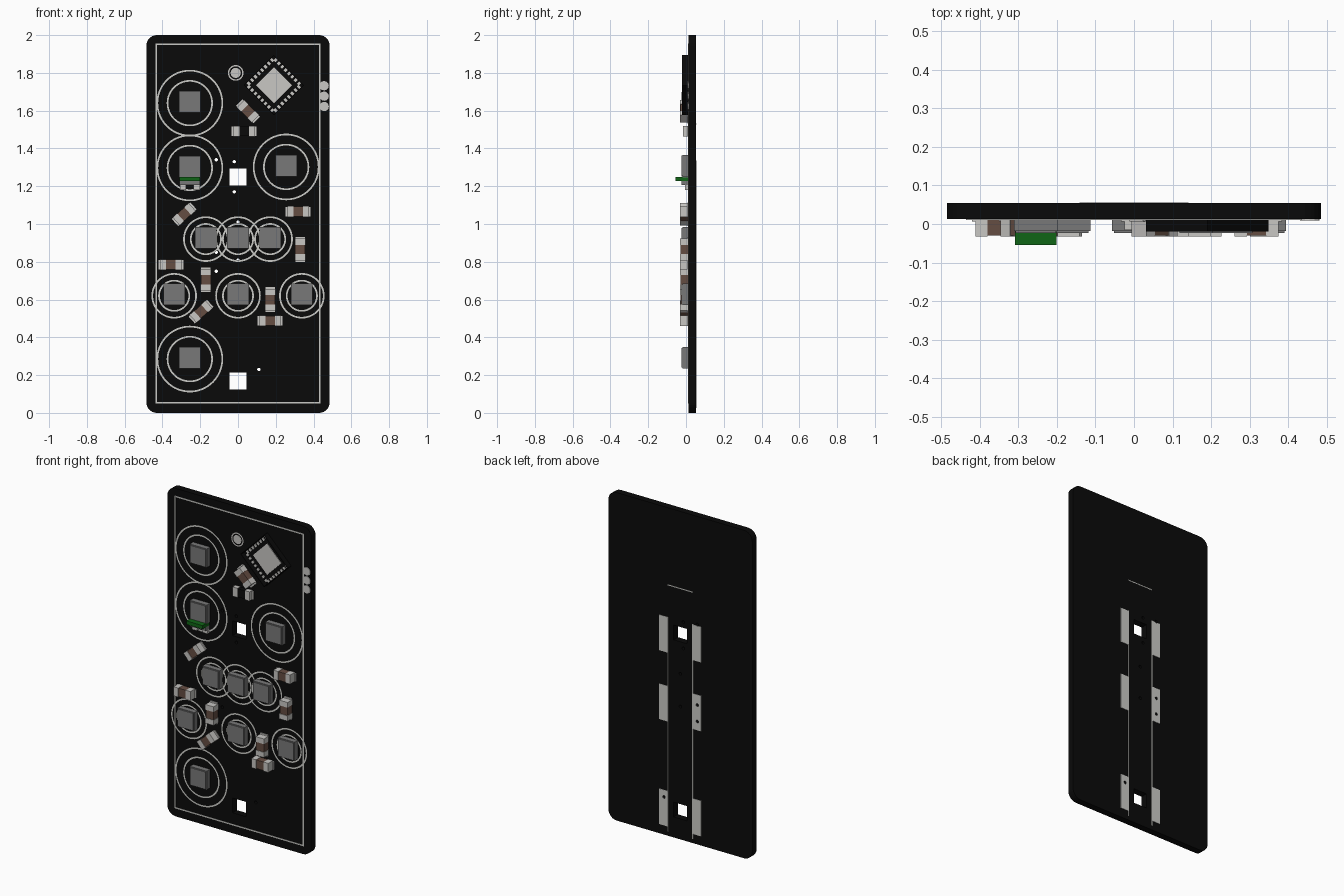
import bpy, bmesh, math
from mathutils import Matrix, Vector

cube = bpy.data.objects.get("Cube")
if cube:
    bpy.data.objects.remove(cube, do_unlink=True)


def material(name, rgb):
    m = bpy.data.materials.new(name)
    m.use_nodes = True
    m.diffuse_color = (*rgb, 1)
    bsdf = m.node_tree.nodes["Principled BSDF"]
    bsdf.inputs["Base Color"].default_value = (*rgb, 1)
    bsdf.inputs["Roughness"].default_value = 0.6
    return m


BLACK = material("board black", (0.003, 0.003, 0.003))
SILK = material("print grey", (0.6, 0.6, 0.57))
METAL = material("solder metal", (0.58, 0.57, 0.55))
GREY = material("chip grey", (0.19, 0.19, 0.19))
BROWN = material("ceramic brown", (0.13, 0.075, 0.055))
GREEN = material("lens green", (0.005, 0.13, 0.008))

FRONT, BACK = 0.013, 0.054      # board faces
PRINT = FRONT - 0.002           # printed layer


def box(bm, x, z, w, h, y0, y1, angle=0, pivot=None):
    """Box of size w by h on the board plane, spanning y0 to y1."""
    px, pz = pivot or (x, z)
    mat = (Matrix.Translation((px, 0, pz)) @ Matrix.Rotation(-math.radians(angle), 4, 'Y')
           @ Matrix.Translation((x - px, (y0 + y1) / 2, z - pz))
           @ Matrix.Diagonal((w, y1 - y0, h, 1)))
    return bmesh.ops.create_cube(bm, size=1, matrix=mat)["verts"]


def disc(bm, x, z, r, y0, y1, sides=24):
    mat = Matrix.Translation((x, (y0 + y1) / 2, z)) @ Matrix.Rotation(math.pi / 2, 4, 'X')
    bmesh.ops.create_cone(bm, cap_ends=True, segments=sides, radius1=r, radius2=r,
                          depth=y1 - y0, matrix=mat)


def ring(bm, x, z, r, width=0.009, sides=64):
    """Flat printed ring facing the front."""
    loops = []
    for rad in (r - width / 2, r + width / 2):
        loops.append([bm.verts.new((x + rad * math.cos(t), PRINT, z + rad * math.sin(t)))
                      for t in (math.tau * i / sides for i in range(sides))])
    a, b = loops
    for i in range(sides):
        j = (i + 1) % sides
        bm.faces.new((a[i], b[i], b[j], a[j]))


def finish(name, bm, mat):
    me = bpy.data.meshes.new(name)
    bm.to_mesh(me)
    bm.free()
    me.materials.append(mat)
    ob = bpy.data.objects.new(name, me)
    bpy.context.scene.collection.objects.link(ob)
    return ob


# Circuit board with rounded corners
bm = bmesh.new()
box(bm, 0, 1, 0.97, 2, FRONT, BACK)
corners = [e for e in bm.edges if abs(e.verts[0].co.y - e.verts[1].co.y) > 0.01]
bmesh.ops.bevel(bm, geom=corners, offset=0.055, segments=6, profile=0.5, affect='EDGES')
board = finish("circuit_board", bm, BLACK)

# Solder pads and outline on the back
bm = bmesh.new()
for side in (-1, 1):
    for z in (1.225, 0.805, 0.165):
        box(bm, side * 0.114, z, 0.056, 0.217, BACK - 0.001, BACK + 0.002)
back_pads = finish("back_pads", bm, SILK)

bm = bmesh.new()
for side in (-1, 1):
    box(bm, side * 0.084, 0.68, 0.006, 1.31, BACK - 0.001, BACK + 0.0015)
box(bm, 0, 1.53, 0.17, 0.006, BACK - 0.001, BACK + 0.0015)
finish("back_outline", bm, SILK)

# Square windows and small holes through the board
bm = bmesh.new()
for z in (1.25, 0.17):
    box(bm, 0, z, 0.09, 0.09, -0.1, 0.2)
for x, z in ((-0.115, 1.34), (-0.02, 1.33), (-0.02, 1.17), (0, 1.01), (0, 0.81),
             (-0.115, 0.85), (-0.115, 0.75), (0.11, 0.23)):
    disc(bm, x, z, 0.009, -0.1, 0.2, 12)
cutter = finish("hole_cutter", bm, BLACK)
cutter.hide_render = True
for ob in (board, back_pads):
    mod = ob.modifiers.new("holes", 'BOOLEAN')
    mod.object = cutter
    mod.operation = 'DIFFERENCE'
    mod.solver = 'EXACT'
    bpy.context.view_layer.objects.active = ob
    bpy.ops.object.modifier_apply(modifier=mod.name)
bpy.data.objects.remove(cutter, do_unlink=True)

# Printed frame around the front
bm = bmesh.new()
for side in (-1, 1):
    box(bm, side * 0.432, 1.002, 0.008, 1.905, PRINT, FRONT + 0.001)
    box(bm, 0, 1.002 + side * 0.949, 0.87, 0.008, PRINT, FRONT + 0.001)
finish("front_frame", bm, SILK)

# Square chips, each inside two printed rings
big = [(-0.255, 1.64), (-0.255, 1.297), (0.255, 1.302), (-0.255, 0.285)]
small = [(x, 0.62) for x in (-0.338, 0, 0.338)] + [(x, 0.92) for x in (-0.17, 0, 0.17)]
rings, chips, feet = bmesh.new(), bmesh.new(), bmesh.new()
for spots, outer, inner in ((big, 0.172, 0.118), (small, 0.116, 0.08)):
    for x, z in spots:
        ring(rings, x, z, outer)
        ring(rings, x, z, inner)
        box(chips, x, z + 0.007, 0.105, 0.105, -0.024, FRONT)
        box(chips, x, z + 0.007, 0.114, 0.114, -0.018, FRONT)
finish("target_rings", rings, SILK)
finish("square_chips", chips, GREY)

# Indicator lamp: green lens, grey base, two metal feet
bm = bmesh.new()
box(bm, -0.255, 1.239, 0.108, 0.022, -0.055, FRONT)
finish("lamp_lens", bm, GREEN)
bm = bmesh.new()
box(bm, -0.255, 1.217, 0.108, 0.022, -0.024, FRONT)
finish("lamp_base", bm, GREY)
for side in (-1, 1):
    box(feet, -0.255 + side * 0.036, 1.193, 0.034, 0.028, -0.004, FRONT)
finish("lamp_feet", feet, METAL)

# Processor: open black rim with a centre pad and a row of pins on each side
cx, cz = 0.19, 1.735
rim, pins = bmesh.new(), bmesh.new()
box(pins, cx, cz, 0.135, 0.135, PRINT - 0.002, FRONT, 45)
for k in range(4):
    angle = 45 + 90 * k
    box(rim, cx, cz + 0.111, 0.224, 0.004, -0.02, FRONT, angle, (cx, cz))
    for i in range(8):
        box(pins, cx + (i - 3.5) * 0.025, cz + 0.1, 0.014, 0.018, PRINT - 0.002, FRONT,
            angle, (cx, cz))
finish("processor_rim", rim, BLACK)
finish("processor_pads", pins, METAL)

# Round alignment mark and the three edge contacts
bm = bmesh.new()
disc(bm, -0.012, 1.8, 0.027, PRINT, FRONT)
ring(bm, -0.012, 1.8, 0.038, 0.007, 32)
for z in (1.732, 1.677, 1.622):
    disc(bm, 0.456, z, 0.025, PRINT - 0.002, FRONT, 12)
finish("round_contacts", bm, METAL)

# Capacitors and one low resistor: body with two metal end caps on pads
parts = [(0.053, 1.597, -45), (-0.285, 1.052, 42), (0.318, 1.066, 0), (0.329, 0.865, 90),
         (-0.355, 0.785, 0), (-0.17, 0.705, 90), (-0.196, 0.536, 42), (0.17, 0.6, 90),
         (0.17, 0.488, 0)]
bodies, caps = bmesh.new(), bmesh.new()


def end_caps(x, z, angle, top):
    for side in (-1, 1):
        box(caps, x + side * 0.041, z, 0.032, 0.056, top, FRONT, angle, (x, z))
        box(caps, x + side * 0.048, z, 0.036, 0.05, PRINT - 0.004, FRONT, angle, (x, z))


for x, z, angle in parts:
    box(bodies, x, z, 0.1, 0.052, -0.03, FRONT, angle)
    end_caps(x, z, angle, -0.033)
finish("capacitor_bodies", bodies, BROWN)
bm = bmesh.new()
box(bm, 0.032, 1.49, 0.1, 0.05, -0.014, FRONT)
finish("resistor_body", bm, BLACK)
end_caps(0.032, 1.49, 0, -0.016)
finish("end_caps", caps, METAL)
